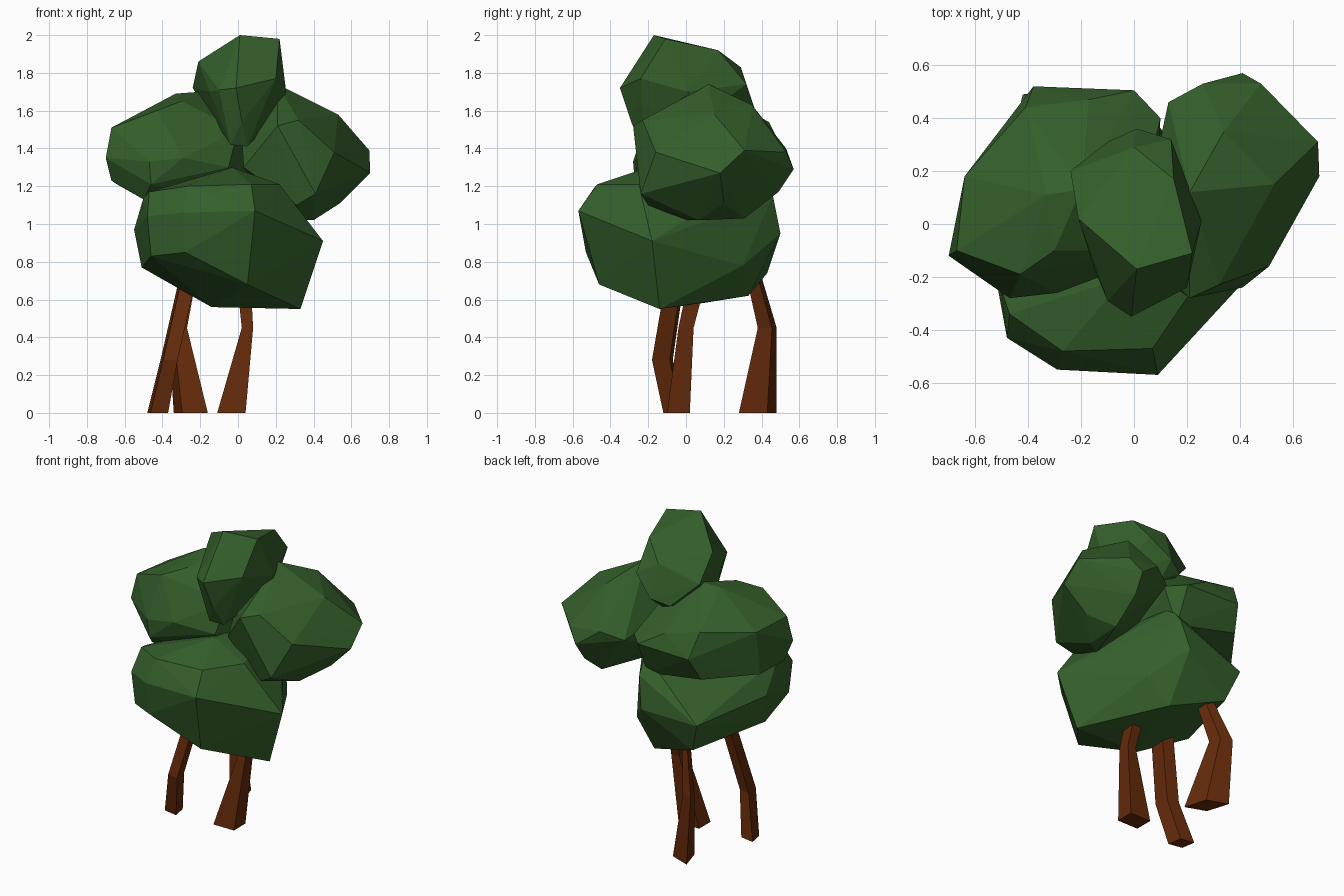
import bpy, bmesh

def material(name, rgb):
    m = bpy.data.materials.new(name)
    m.diffuse_color = (*rgb, 1)
    return m

leaf = material("leaf_green", (0.035, 0.115, 0.024))
bark = material("bark_brown", (0.128, 0.023, 0.003))

def finish(bm, name, mat):
    bmesh.ops.recalc_face_normals(bm, faces=bm.faces)
    me = bpy.data.meshes.new(name)
    bm.to_mesh(me)
    bm.free()
    me.materials.append(mat)
    bpy.context.collection.objects.link(bpy.data.objects.new(name, me))

def clump(name, pts):
    """Faceted leaf mass: convex hull of a few corner points."""
    bm = bmesh.new()
    for p in pts:
        bm.verts.new(p)
    res = bmesh.ops.convex_hull(bm, input=bm.verts[:])
    junk = {g for g in res["geom_interior"] + res["geom_unused"]
            if isinstance(g, bmesh.types.BMVert)}
    bmesh.ops.delete(bm, geom=list(junk), context='VERTS')
    finish(bm, name, leaf)

def trunk(name, rings, squeeze=0.0):
    """Bent four-sided trunk: rings of (x0, x1, y0, y1, z).
    squeeze pulls one diagonal pair of corners inwards."""
    bm = bmesh.new()
    loops = []
    for x0, x1, y0, y1, z in rings:
        mx, my = (x0 + x1) / 2, (y0 + y1) / 2
        loop = []
        for i, (x, y) in enumerate(((x0, y0), (x1, y0), (x1, y1), (x0, y1))):
            k = squeeze if i % 2 == 0 else 0
            loop.append(bm.verts.new((x + (mx - x) * k, y + (my - y) * k, z)))
        loops.append(loop)
    for a, b in zip(loops, loops[1:]):
        for i in range(4):
            j = (i + 1) % 4
            bm.faces.new((a[i], a[j], b[j], b[i]))
    bm.faces.new(loops[0])
    bm.faces.new(loops[-1])
    finish(bm, name, bark)

# lower foliage
clump("lower_foliage", [
    (-.29, -.55, 1.06), (.09, -.57, 1.07), (.07, -.47, 1.21), (-.27, -.48, 1.20),
    (-.48, -.43, 1.04), (-.47, -.34, 1.17), (-.28, -.53, .85), (-.46, -.42, .83),
    (.05, -.46, .68), (.33, -.14, .55), (-.14, -.14, .56), (.45, -.18, .91),
    (-.55, -.05, .97), (-.51, -.10, .77), (.22, -.25, 1.21), (-.03, -.20, 1.30),
    (-.50, -.25, 1.14), (-.42, .49, .94), (-.35, .43, .74), (.02, .46, 1.15),
    (.03, .38, 1.26), (.15, .30, .78), (0, .33, .62), (-.05, .08, .58),
    (-.02, .50, .95)])

# left foliage
clump("left_foliage", [
    (-.70, -.12, 1.35), (-.67, -.10, 1.51), (-.64, .18, 1.50), (-.41, .44, 1.54),
    (-.38, .52, 1.38), (-.42, .44, 1.23), (-.67, -.07, 1.23), (-.64, .14, 1.21),
    (-.50, -.18, 1.13), (-.47, -.28, 1.33), (-.46, -.27, 1.21), (-.29, -.26, 1.35),
    (-.43, -.19, 1.60), (-.33, .11, 1.69), (-.20, .13, 1.70), (-.30, -.10, 1.65),
    (-.05, -.17, 1.30), (0, -.10, 1.50), (.08, .10, 1.35), (.04, .15, 1.56),
    (0, .505, 1.38), (.10, .40, 1.38), (-.17, .47, 1.48), (0, .40, 1.15),
    (.02, 0, 1.12)])

# right foliage
clump("right_foliage", [
    (.695, .31, 1.39), (.70, .18, 1.27), (.21, .12, 1.74), (.53, .15, 1.58),
    (.51, -.16, 1.38), (.41, .57, 1.29), (.48, .53, 1.38), (.34, .35, 1.63),
    (.41, -.24, 1.16), (.21, -.28, 1.52), (.32, -.23, 1.55), (.31, -.20, 1.10),
    (.40, .07, 1.02), (.30, 0, 1.02), (.40, .31, 1.03), (.54, .20, 1.11),
    (.03, -.15, 1.30), (.02, -.05, 1.45), (.26, .53, 1.40), (.13, .46, 1.35),
    (.40, .49, 1.17), (.10, .10, 1.20)])

# top foliage
clump("top_foliage", [
    (.01, -.17, 2.0), (.22, -.11, 1.98), (-.01, -.35, 1.72), (.20, -.24, 1.77),
    (.255, .01, 1.70), (.14, .32, 1.74), (.15, .17, 1.92), (0, .29, 1.83),
    (.02, -.29, 1.54), (-.07, -.22, 1.52), (-.04, -.24, 1.42), (.05, -.22, 1.41),
    (.16, -.10, 1.60), (.20, .08, 1.57), (.01, .36, 1.62), (-.10, .31, 1.58),
    (-.24, .20, 1.72), (-.21, .02, 1.86), (-.15, -.17, 1.70), (-.10, -.29, 1.71),
    (0, .25, 1.53)])

# three bent trunks
trunk("left_trunk", [(-.48, -.37, -.12, -.01, 0), (-.41, -.32, -.18, -.07, .28),
                     (-.33, -.24, -.12, -.02, .63), (-.30, -.22, -.08, .01, .76)], .3)
trunk("right_trunk", [(-.11, .04, -.10, .02, 0), (.02, .08, -.04, .04, .45),
                      (.00, .07, .00, .09, .64), (-.01, .06, .02, .11, .75)])
trunk("back_trunk", [(-.34, -.16, .28, .48, 0), (-.37, -.27, .38, .48, .45),
                     (-.29, -.22, .32, .40, .72), (-.27, -.20, .26, .34, .80)], .5)
